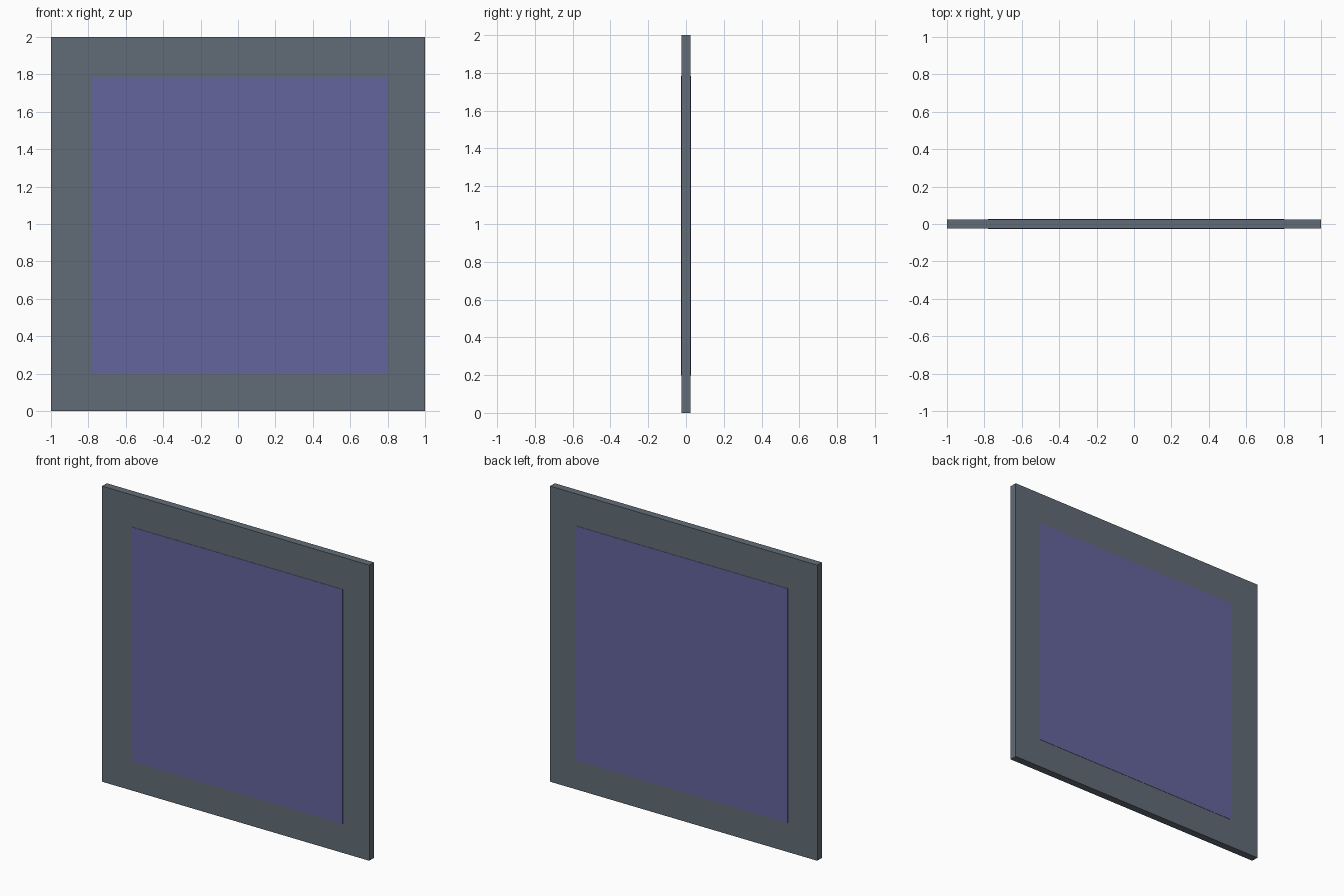
import bpy, bmesh

if "Cube" in bpy.data.objects:
    bpy.data.objects.remove(bpy.data.objects["Cube"])

HALF_FRAME = 0.025   # half thickness of the frame
HALF_PANEL = 0.027   # panel stands slightly proud on both sides
PANEL = (-0.78, 0.803, 0.197, 1.783)   # x0, x1, z0, z1


def material(name, rgb):
    mat = bpy.data.materials.new(name)
    mat.diffuse_color = (*rgb, 1.0)
    mat.use_nodes = True
    mat.node_tree.nodes["Principled BSDF"].inputs["Base Color"].default_value = mat.diffuse_color
    return mat


def finish(name, bm, mat):
    bmesh.ops.recalc_face_normals(bm, faces=bm.faces)
    mesh = bpy.data.meshes.new(name)
    bm.to_mesh(mesh)
    bm.free()
    mesh.materials.append(mat)
    obj = bpy.data.objects.new(name, mesh)
    bpy.context.collection.objects.link(obj)
    return obj


def loop(bm, rect, y):
    x0, x1, z0, z1 = rect
    return [bm.verts.new((x, y, z)) for x, z in ((x0, z0), (x1, z0), (x1, z1), (x0, z1))]


def bridge(bm, a, b):
    for i in range(4):
        j = (i + 1) % 4
        bm.faces.new((a[i], a[j], b[j], b[i]))


# Frame: square ring with a slightly off-centre opening
bm = bmesh.new()
outer = (-1, 1, 0, 2)
rings = [loop(bm, outer, -HALF_FRAME), loop(bm, outer, HALF_FRAME),
         loop(bm, PANEL, HALF_FRAME), loop(bm, PANEL, -HALF_FRAME)]
for i in range(4):
    bridge(bm, rings[i], rings[(i + 1) % 4])
finish("frame", bm, material("slate", (0.12, 0.15, 0.18)))

# Panel: thin slab filling the opening
bm = bmesh.new()
front, back = loop(bm, PANEL, -HALF_PANEL), loop(bm, PANEL, HALF_PANEL)
bridge(bm, front, back)
bm.faces.new(front)
bm.faces.new(back)
finish("panel", bm, material("violet", (0.13, 0.13, 0.34)))
